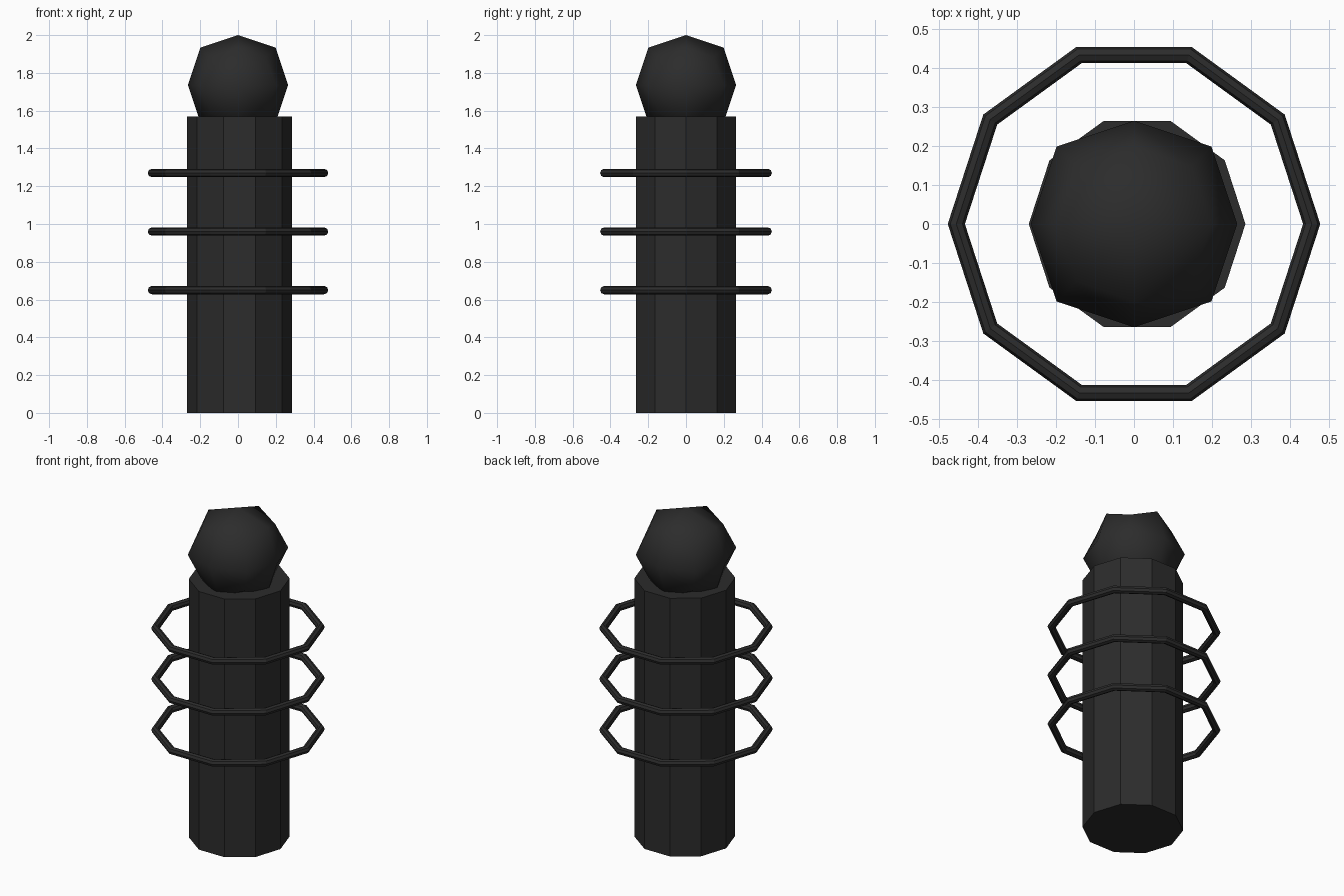
import bpy
import bmesh

if "Cube" in bpy.data.objects:
    bpy.data.objects.remove(bpy.data.objects["Cube"])

black = bpy.data.materials.new("black_paint")
black.diffuse_color = (0.025, 0.025, 0.025, 1)
black.use_nodes = True
black.node_tree.nodes["Principled BSDF"].inputs["Base Color"].default_value = black.diffuse_color


def finish(obj, name):
    obj.name = name
    obj.data.materials.append(black)


# Ten-sided post, one corner facing +x
bpy.ops.mesh.primitive_cylinder_add(vertices=10, radius=0.278, depth=1.57,
                                    location=(0.008, 0, 0.785),
                                    rotation=(0, 0, 0.3141593))
post = bpy.context.object
# Blender starts a cylinder on +y; an 18 degree turn puts a corner on x
finish(post, "post")

# Three thin rings around the post
for i, z in enumerate((0.65, 0.96, 1.27)):
    bpy.ops.mesh.primitive_torus_add(major_segments=10, minor_segments=8,
                                     major_radius=0.456, minor_radius=0.022,
                                     location=(0, 0, z))
    finish(bpy.context.object, f"ring_{i + 1}")

# Rounded knob: a cube split once and pulled in at its edges and corners
bm = bmesh.new()
bmesh.ops.create_cube(bm, size=2)
bmesh.ops.subdivide_edges(bm, edges=bm.edges[:], cuts=1, use_grid_fill=True)
pull = {1: 1.0, 2: 0.75, 3: 5 / 9}
for v in bm.verts:
    v.co *= 0.265 * pull[sum(abs(c) > 0.5 for c in v.co)]
for f in bm.faces:
    f.smooth = True
mesh = bpy.data.meshes.new("knob")
bm.to_mesh(mesh)
bm.free()
knob = bpy.data.objects.new("knob", mesh)
knob.location = (0, 0, 1.735)
bpy.context.collection.objects.link(knob)
finish(knob, "knob")
